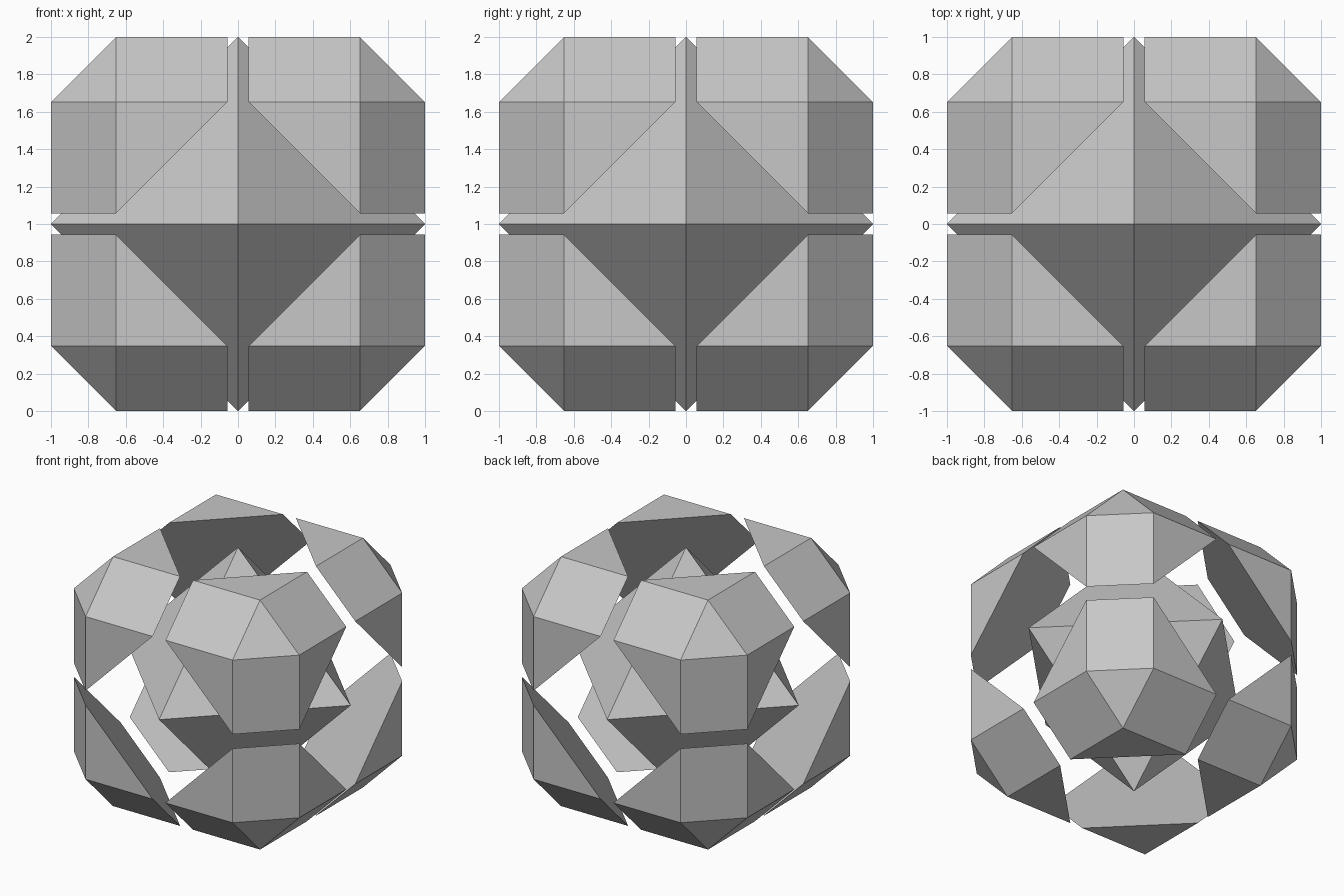
import bpy
import bmesh
from itertools import permutations, product
from mathutils import Vector

cube = bpy.data.objects.get("Cube")
if cube:
    bpy.data.objects.remove(cube, do_unlink=True)

grey = bpy.data.materials.new("light_grey")
grey.use_nodes = True
colour = (0.57, 0.57, 0.57, 1)
grey.diffuse_color = colour
grey.node_tree.nodes["Principled BSDF"].inputs["Base Color"].default_value = colour

CENTRE = Vector((0, 0, 1))
OUTER = 1.0     # reach of the flat sides
EDGE = 0.652    # where the bevels begin
GAP = 0.057     # half the slot between neighbouring pieces


def solid(name, points):
    """Flat-faced convex solid around the given points."""
    bm = bmesh.new()
    for p in points:
        bm.verts.new(p)
    bmesh.ops.convex_hull(bm, input=bm.verts)
    bmesh.ops.dissolve_limit(bm, angle_limit=0.01, verts=bm.verts, edges=bm.edges)
    bmesh.ops.recalc_face_normals(bm, faces=bm.faces)
    mesh = bpy.data.meshes.new(name)
    bm.to_mesh(mesh)
    bm.free()
    mesh.materials.append(grey)
    obj = bpy.data.objects.new(name, mesh)
    obj.location = CENTRE
    bpy.context.collection.objects.link(obj)


# Central octahedron
axes = [Vector(p) for p in set(permutations((OUTER, 0, 0)))]
solid("core_octahedron", axes + [-a for a in axes])

# Eight floating corner pieces: hexagonal inner side, bevelled outer side
corner = set(permutations((OUTER, EDGE, GAP))) | set(permutations((OUTER, EDGE, EDGE)))
for sx, sy, sz in product((1, -1), repeat=3):
    name = "_".join(("upper" if sz > 0 else "lower",
                     "back" if sy > 0 else "front",
                     "left" if sx > 0 else "right", "corner"))
    solid(name, [(x * sx, y * sy, z * sz) for x, y, z in sorted(corner)])
